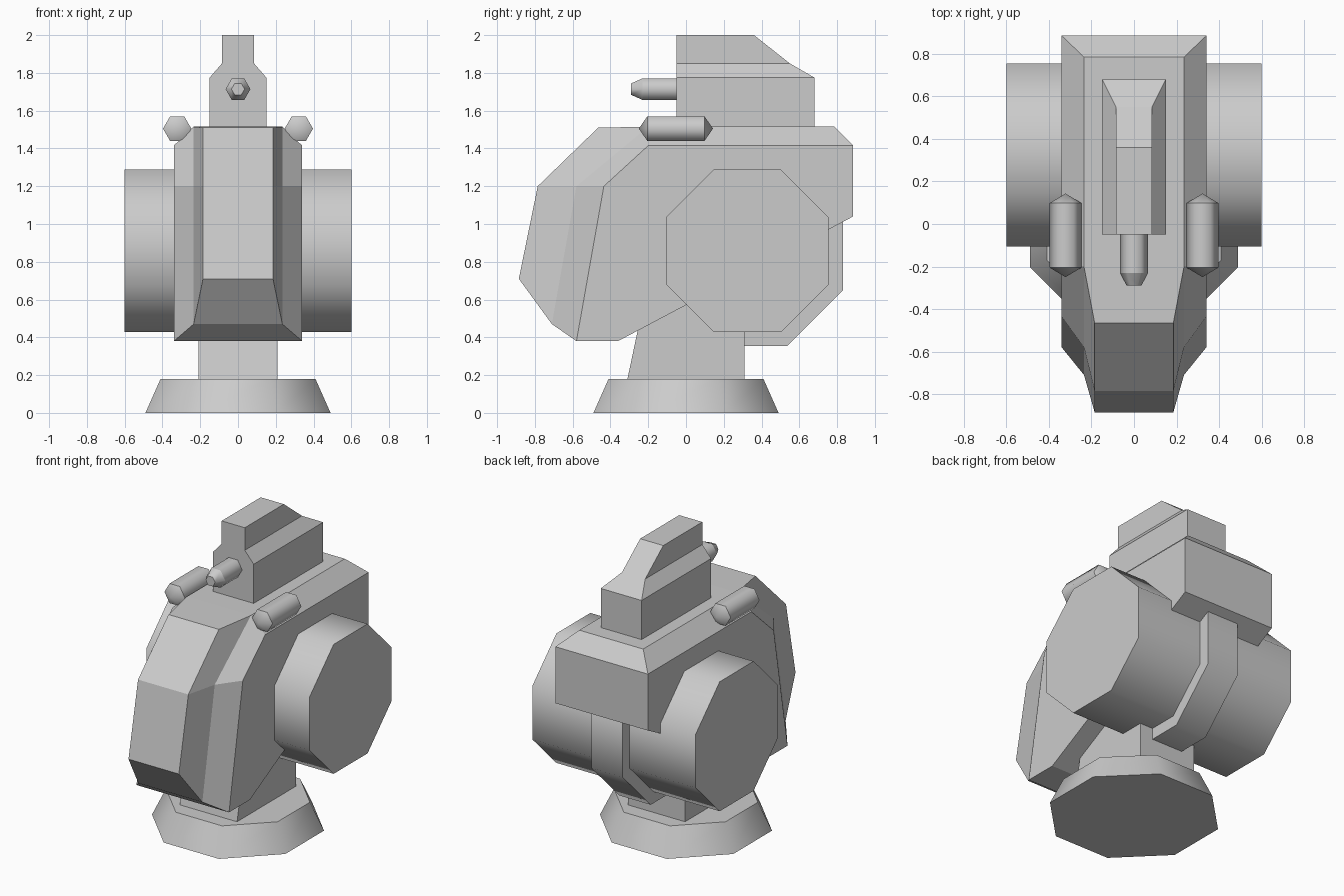
import bpy, bmesh, math
from mathutils import Vector

if "Cube" in bpy.data.objects:
    bpy.data.objects.remove(bpy.data.objects["Cube"])

grey = bpy.data.materials.new("plain_grey")
grey.diffuse_color = (0.6, 0.6, 0.6, 1)
grey.use_nodes = True
grey.node_tree.nodes["Principled BSDF"].inputs["Base Color"].default_value = grey.diffuse_color


def finish(name, bm):
    bmesh.ops.recalc_face_normals(bm, faces=bm.faces[:])
    me = bpy.data.meshes.new(name)
    bm.to_mesh(me)
    bm.free()
    me.materials.append(grey)
    ob = bpy.data.objects.new(name, me)
    bpy.context.collection.objects.link(ob)
    return ob


def lathe(name, axis, center, profile, sides, turn=0.0):
    """Faceted turned part: profile is (position along axis, radius); radius 0 is a tip."""
    u, v = {"x": ((0, 1, 0), (0, 0, 1)), "y": ((1, 0, 0), (0, 0, 1)),
            "z": ((1, 0, 0), (0, 1, 0))}[axis]
    u, v, c = Vector(u), Vector(v), Vector(center)
    w = Vector([float(axis == k) for k in "xyz"])
    bm = bmesh.new()
    rings = []
    for pos, r in profile:
        if r == 0:
            rings.append([bm.verts.new(c + w * pos)] * sides)
        else:
            angles = [turn + 2 * math.pi * i / sides for i in range(sides)]
            rings.append([bm.verts.new(c + w * pos + (u * math.cos(a) + v * math.sin(a)) * r)
                          for a in angles])
    for a, b in zip(rings, rings[1:]):
        for i in range(sides):
            j = (i + 1) % sides
            quad = list(dict.fromkeys((a[i], a[j], b[j], b[i])))
            bm.faces.new(quad).smooth = True
    for ring in (rings[0], rings[-1]):
        if ring[0] is not ring[1]:
            bm.faces.new(ring)
    # rims stay crisp, sides blend
    for ring in rings:
        for i in range(sides):
            e = bm.edges.get((ring[i], ring[(i + 1) % sides])) if ring[0] is not ring[1] else None
            if e:
                e.smooth = False
    return finish(name, bm)


def shell(name, points, side_faces, strip):
    """Mirrored solid: points are (x, y, z) on the right side."""
    bm = bmesh.new()
    R = {k: bm.verts.new(p) for k, p in points.items()}
    L = {k: bm.verts.new((-p[0], p[1], p[2])) for k, p in points.items()}
    for f in side_faces:
        for side in (R, L):
            bm.faces.new([side[k] for k in f.split()])
    for a, b in zip(strip, strip[1:] + strip[:1]):
        bm.faces.new((R[a], R[b], L[b], L[a]))
    return finish(name, bm)


def octagon(apothem):
    return apothem / math.cos(math.pi / 8)


EIGHTH = math.pi / 8

# Base and neck
lathe("base", "z", (0, 0, 0), [(0, octagon(0.49)), (0.18, octagon(0.41))], 8, EIGHTH)
shell("neck",
      {"a": (0.21, -0.31, 0.18), "b": (0.21, -0.20, 0.7),
       "c": (0.21, 0.31, 0.7), "d": (0.21, 0.31, 0.18)},
      ["a b c d"], ["a", "b", "c", "d"])

# Cross drum with its raised centre band
lathe("drum", "x", (0, 0.325, 0.858), [(-0.6, octagon(0.43)), (0.6, octagon(0.43))], 8, EIGHTH)
lathe("drum_band", "x", (0, 0.325, 0.858),
      [(-0.115, octagon(0.505)), (0.115, octagon(0.505))], 8, EIGHTH)

# Main body: o = outer side, m = chamfer line, n = nose plate
shell("body",
      {"o0": (0.34, -0.36, 0.38), "o1": (0.34, -0.58, 0.38), "o2": (0.34, -0.435, 1.2),
       "o3": (0.34, -0.20, 1.415), "o4": (0.34, 0.885, 1.415), "o5": (0.34, 0.885, 1.04),
       "m1": (0.235, -0.71, 0.47), "m2": (0.235, -0.58, 1.2),
       "m3": (0.235, -0.20, 1.515), "m4": (0.235, 0.785, 1.515),
       "n1": (0.185, -0.885, 0.71), "n2": (0.185, -0.785, 1.2), "n3": (0.185, -0.465, 1.51)},
      ["o0 o1 o2 o3 o4 o5", "o1 o2 m2 m1", "o2 o3 m3 m2", "o3 o4 m4 m3",
       "m1 m2 n2 n1", "m2 m3 n3 n2"],
      ["o0", "o1", "m1", "n1", "n2", "n3", "m3", "m4", "o4", "o5"])

# Top housing: lower block with sloped shoulders, then a narrow cap
shell("top_housing",
      {"a": (0.15, -0.05, 1.48), "b": (0.15, -0.05, 1.775), "c": (0.085, -0.05, 1.85),
       "d": (0.085, -0.05, 2.0), "e": (0.085, 0.36, 2.0), "f": (0.085, 0.55, 1.85),
       "g": (0.15, 0.68, 1.775), "h": (0.15, 0.68, 1.48)},
      ["a b g h", "b c f g", "c d e f"],
      ["a", "b", "c", "d", "e", "f", "g", "h"])

# Centre barrel and the pair of side capsules
lathe("centre_barrel", "y", (0, 0, 1.714),
      [(-0.29, 0.035), (-0.23, 0.066), (-0.03, 0.066)], 6)
for side, x in (("left", -0.322), ("right", 0.322)):
    lathe(side + "_capsule", "y", (x, 0, 1.505),
          [(-0.25, 0), (-0.205, 0.075), (0.098, 0.075), (0.143, 0)], 6)
